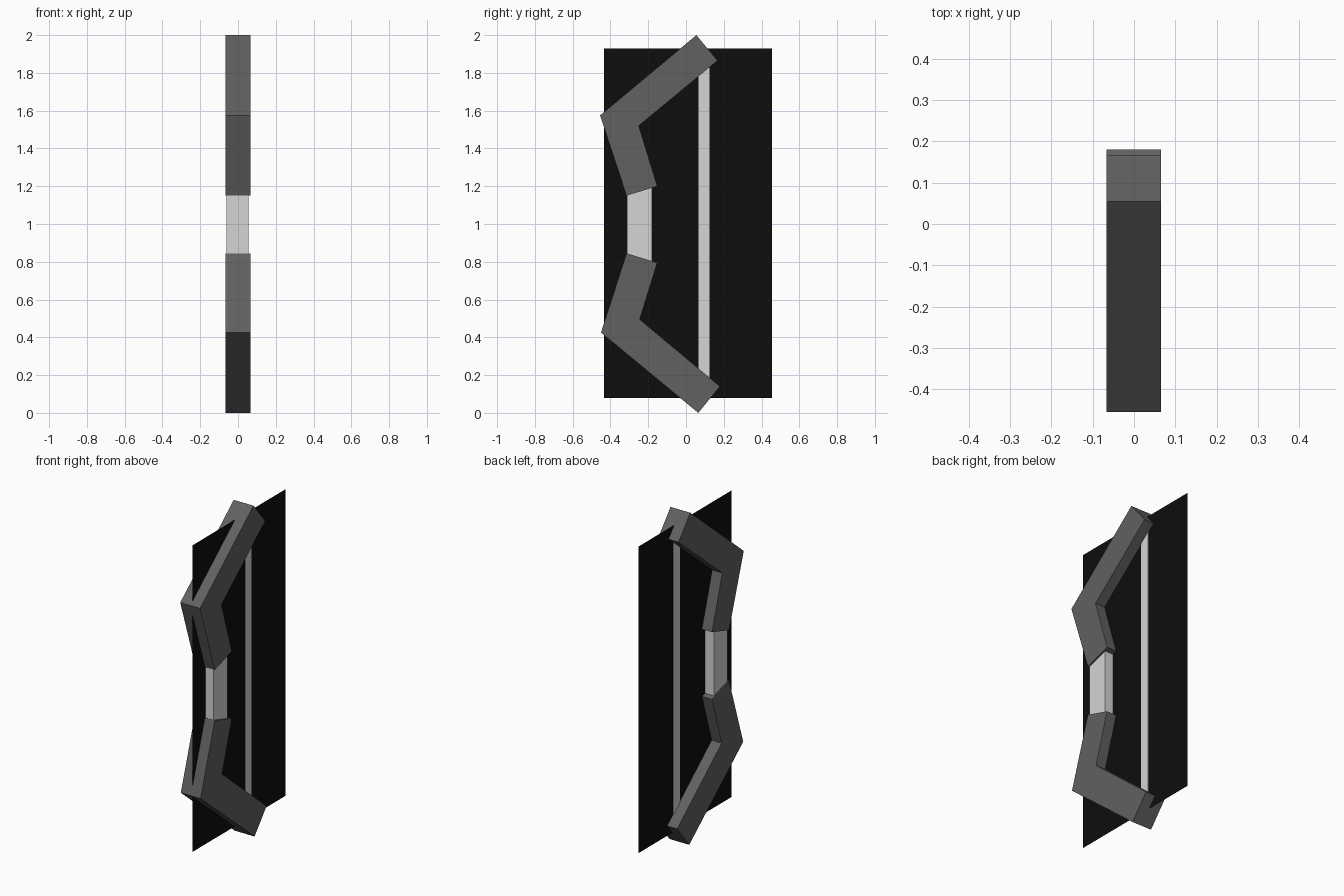
import bpy, bmesh

if "Cube" in bpy.data.objects:
    bpy.data.objects.remove(bpy.data.objects["Cube"])


def material(name, rgb):
    m = bpy.data.materials.new(name)
    m.diffuse_color = (*rgb, 1)
    m.use_nodes = True
    m.node_tree.nodes["Principled BSDF"].inputs["Base Color"].default_value = m.diffuse_color
    return m


dark_grey = material("dark_grey", (0.12, 0.12, 0.12))
light_grey = material("light_grey", (0.66, 0.66, 0.66))
black = material("black", (0.004, 0.004, 0.004))


def side_profile(name, points, x0, x1, mat):
    """Extrude a (y, z) outline from x0 to x1; equal values leave a flat sheet."""
    bm = bmesh.new()
    face = bm.faces.new([bm.verts.new((x0, y, z)) for y, z in points])
    if x1 > x0:
        res = bmesh.ops.extrude_face_region(bm, geom=[face], use_keep_orig=True)
        verts = [g for g in res["geom"] if isinstance(g, bmesh.types.BMVert)]
        bmesh.ops.translate(bm, verts=verts, vec=(x1 - x0, 0, 0))
    bmesh.ops.recalc_face_normals(bm, faces=bm.faces)
    mesh = bpy.data.meshes.new(name)
    bm.to_mesh(mesh)
    bm.free()
    mesh.materials.append(mat)
    obj = bpy.data.objects.new(name, mesh)
    bpy.context.collection.objects.link(obj)
    return obj


def rect(y0, y1, z0, z1):
    return [(y0, z0), (y1, z0), (y1, z1), (y0, z1)]


# Bent limbs of the bow
side_profile("upper_limb", [(0.055, 2.0), (-0.455, 1.575), (-0.315, 1.15),
                            (-0.152, 1.2), (-0.25, 1.52), (0.167, 1.865)],
             -0.067, 0.065, dark_grey)
side_profile("lower_limb", [(0.065, 0.0), (-0.45, 0.425), (-0.315, 0.845),
                            (-0.152, 0.795), (-0.245, 0.495), (0.18, 0.14)],
             -0.067, 0.065, dark_grey)

# Grip between the limbs
side_profile("grip", [(-0.312, 0.84), (-0.18, 0.80), (-0.18, 1.195), (-0.312, 1.155)],
             -0.06, 0.055, light_grey)

# Thin bowstring
side_profile("bowstring", rect(0.065, 0.125, 0.18, 1.83), -0.004, 0.004, light_grey)

# Flat backing sheet through the middle
side_profile("backing_sheet", rect(-0.435, 0.455, 0.08, 1.93), 0, 0, black)
